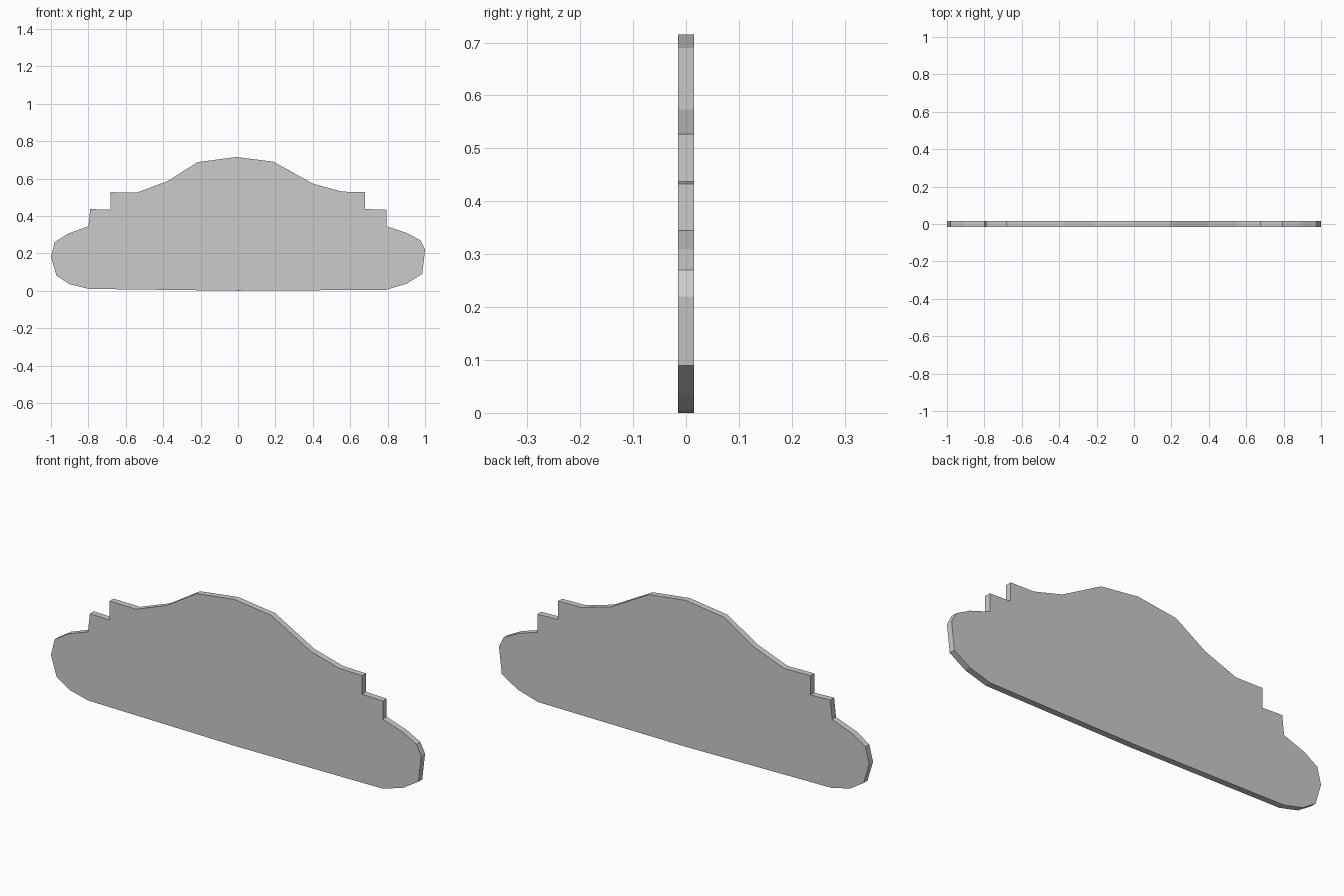
import bpy
import bmesh

if "Cube" in bpy.data.objects:
    bpy.data.objects.remove(bpy.data.objects["Cube"])

THICKNESS = 0.03

# Outline of the flat panel (x, z), clockwise from the bottom left
outline = [
    (-0.80, 0.01), (-0.90, 0.035), (-0.97, 0.08), (-1.0, 0.18),      # left rounded end
    (-0.98, 0.26), (-0.91, 0.305), (-0.80, 0.345),
    (-0.79, 0.437), (-0.683, 0.433), (-0.683, 0.527), (-0.54, 0.525),  # left steps
    (-0.375, 0.587), (-0.215, 0.688), (-0.01, 0.715), (0.19, 0.69),  # crest
    (0.40, 0.573), (0.555, 0.53),
    (0.68, 0.527), (0.68, 0.437), (0.793, 0.433), (0.793, 0.345),      # right steps
    (0.90, 0.31), (0.975, 0.27), (1.0, 0.22),                        # right rounded end
    (0.985, 0.09), (0.90, 0.037), (0.79, 0.005), (0.0, 0.0),
]


def extruded_panel(name, points, depth):
    """Flat outline in the xz plane, extruded along y and centred on y = 0."""
    bm = bmesh.new()
    face = bm.faces.new([bm.verts.new((x, -depth / 2, z)) for x, z in points])
    result = bmesh.ops.extrude_face_region(bm, geom=[face], use_keep_orig=True)
    verts = [v for v in result["geom"] if isinstance(v, bmesh.types.BMVert)]
    bmesh.ops.translate(bm, verts=verts, vec=(0, depth, 0))
    bmesh.ops.recalc_face_normals(bm, faces=bm.faces)
    mesh = bpy.data.meshes.new(name)
    bm.to_mesh(mesh)
    bm.free()
    obj = bpy.data.objects.new(name, mesh)
    bpy.context.collection.objects.link(obj)
    return obj


# Stepped, crested panel
extruded_panel("stepped_panel", outline, THICKNESS)
